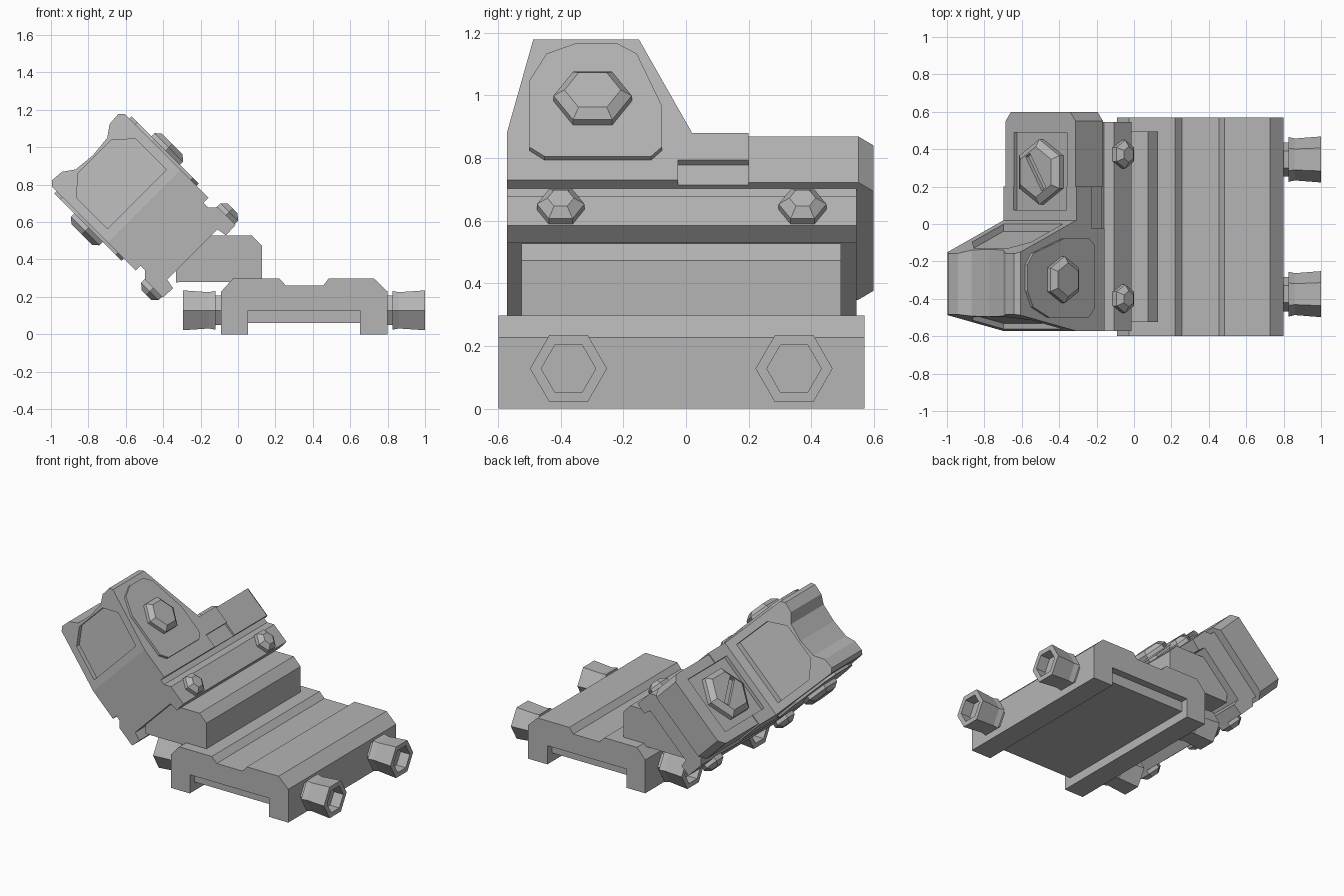
import bpy, bmesh, math
from mathutils import Matrix

cube = bpy.data.objects.get("Cube")
if cube:
    bpy.data.objects.remove(cube, do_unlink=True)

grey = bpy.data.materials.new("gunmetal_grey")
grey.use_nodes = True
grey.diffuse_color = (0.46, 0.46, 0.46, 1)
grey.node_tree.nodes["Principled BSDF"].inputs["Base Color"].default_value = (0.46, 0.46, 0.46, 1)

# Frame of the canted sight: rolled 45 degrees about y
CANT = Matrix.Translation((0.091, 0, 0.091)) @ Matrix.Rotation(-math.pi / 4, 4, 'Y')
LEVEL = Matrix.Identity(4)


def finish(name, bm, frame):
    bmesh.ops.recalc_face_normals(bm, faces=bm.faces)
    mesh = bpy.data.meshes.new(name)
    bm.to_mesh(mesh)
    bm.free()
    mesh.materials.append(grey)
    obj = bpy.data.objects.new(name, mesh)
    obj.matrix_world = frame
    bpy.context.scene.collection.objects.link(obj)
    return obj


def prism(name, profile, lo, hi, axis='y', frame=LEVEL, shear=None):
    """Extrude a 2D profile along an axis."""
    place = {'x': lambda a, b, t: (t, a, b),
             'y': lambda a, b, t: (a, t, b),
             'z': lambda a, b, t: (a, b, t)}[axis]
    bm = bmesh.new()
    ends = [[bm.verts.new(place(a, b, t)) for a, b in profile] for t in (lo, hi)]
    for loop in ends:
        bm.faces.new(loop)
    n = len(profile)
    for i in range(n):
        j = (i + 1) % n
        bm.faces.new((ends[0][i], ends[0][j], ends[1][j], ends[1][i]))
    if shear:
        for v in bm.verts:
            v.co.y += shear(v.co.z)
    return finish(name, bm, frame)


def hex_stack(name, rings, centre, axis='x', sign=1, frame=LEVEL):
    """Six-sided turned part from (radius, height) rings, corners towards y."""
    bm = bmesh.new()
    loops = []
    for r, h in rings:
        loop = []
        for k in range(6):
            c, s = r * math.cos(k * math.pi / 3), r * math.sin(k * math.pi / 3)
            off = (h * sign, c, s) if axis == 'x' else (s, c, h)
            loop.append(bm.verts.new([m + o for m, o in zip(centre, off)]))
        loops.append(loop)
    bm.faces.new(loops[0])
    bm.faces.new(loops[-1])
    for lower, upper in zip(loops, loops[1:]):
        for k in range(6):
            j = (k + 1) % 6
            bm.faces.new((lower[k], lower[j], upper[j], upper[k]))
    return finish(name, bm, frame)


def boolean(obj, tool, operation='DIFFERENCE'):
    mod = obj.modifiers.new("cut", 'BOOLEAN')
    mod.operation, mod.object, mod.solver = operation, tool, 'EXACT'
    bpy.context.view_layer.update()
    bpy.context.view_layer.objects.active = obj
    bpy.ops.object.modifier_apply(modifier=mod.name)
    bpy.data.objects.remove(tool, do_unlink=True)


def rect(a0, a1, b0, b1):
    return [(a0, b0), (a1, b0), (a1, b1), (a0, b1)]


def mirrored(half):
    """Close a right-hand half profile by reflecting it."""
    return half + [(-a, b) for a, b in reversed(half) if a > 0]


# Rail base with arched underside
prism("rail_base", [(-.09, 0), (-.09, .228), (-.027, .298), (.22, .298), (.257, .26),
                    (.455, .26), (.485, .298), (.727, .298), (.8, .228), (.8, 0),
                    (.652, 0), (.652, .128), (.053, .128), (.053, 0)], -.598, .57)
prism("rail_underside_panel", rect(.053, .652, .06, .135), -.548, .52)

# Offset block carrying the clamp
prism("offset_block", [(-.332, .278), (-.332, .345), (-.148, .528), (.075, .528),
                       (.128, .473), (.128, .28)], -.525, .495)

# Cross bolts with hexagonal sockets
bolt = [(.092, -.01), (.092, .025), (.12, .025), (.112, .06), (.123, .2), (.087, .2), (.087, .13)]
for y in (-.375, .345):
    hex_stack("rail_bolt_left", bolt, (.8, y, .128), 'x', 1)
    hex_stack("rail_bolt_right", bolt, (-.095, y, .128), 'x', -1)

# Clamp with hooked jaws
prism("clamp", mirrored([(.238, .635), (.238, .593), (.275, .556), (.275, .423),
                         (.2, .419), (.19, .475), (.125, .475)]), -.572, .545, 'y', CANT)

# Sight housing: side outline trimmed by the scooped front outline
housing = prism("sight_housing", [(-.572, .628), (-.572, .84), (-.48, 1.3), (-.165, 1.3),
                                  (.02, .84), (.2, .84), (.2, .628)], -.3, .3, 'x', CANT)
outline = prism("trim", mirrored([(0, 1.225), (.12, 1.237), (.18, 1.28), (.25, 1.285),
                                  (.275, 1.262), (.275, .6)]), -.8, .8, 'y', CANT)
boolean(housing, outline, 'INTERSECT')

# Recessed windows following the sloping faces
window = mirrored([(.125, 1.213), (.223, 1.127), (.223, .892)])
boolean(housing, prism("front_cut", window, -.1, .03, 'y', CANT,
                       lambda q: -.572 + .2 * (q - .84)))
boolean(housing, prism("back_cut", window, -.038, .1, 'y', CANT,
                       lambda q: .02 - .402 * (q - .84)))

# Notch in the lower left edge
boolean(housing, prism("notch_cut", rect(.252, .3, .6, .72), -.025, .21, 'y', CANT))

# Rear compartment with bevelled back corners and a square recess
rear = prism("rear_compartment", [(-.265, .2), (.265, .2), (.265, .55), (.225, .598),
                                  (-.225, .598), (-.265, .55)], .628, .835, 'z', CANT)
boolean(rear, prism("recess_cut", rect(-.2, .2, .2, .49), .815, .9, 'z', CANT))
boolean(housing, prism("recess_cut", rect(-.2, .2, .075, .21), .815, .9, 'z', CANT))

# Slotted battery cap
cap = hex_stack("battery_cap", [(.175, .81), (.175, .845), (.135, .872)], (0, .278, 0), 'z', 1, CANT)
turn = CANT @ Matrix.Translation((0, .278, 0)) @ Matrix.Rotation(.59, 4, 'Z')
boolean(cap, prism("slot_cut", rect(-.018, .018, -.11, .11), .85, .9, 'z', turn))

# Side plates, adjuster knobs and clamp screws on both sides
plate = [(-.355, 1.227), (-.218, 1.227), (-.157, 1.182), (-.077, .947), (-.077, .761),
         (-.112, .718), (-.451, .718), (-.5, .761), (-.5, 1.06), (-.445, 1.182)]
for side, sign in (("left", 1), ("right", -1)):
    prism("side_plate_" + side, plate, .27 * sign, .292 * sign, 'x', CANT)
    hex_stack("adjuster_knob_" + side, [(.125, -.005), (.125, .026), (.09, .052)],
              (.29 * sign, -.298, .968), 'x', sign, CANT)
    for y in (-.4, .372):
        hex_stack("clamp_screw_" + side, [(.076, -.005), (.076, .025), (.042, .052)],
                  (.275 * sign, y, .495), 'x', sign, CANT)
